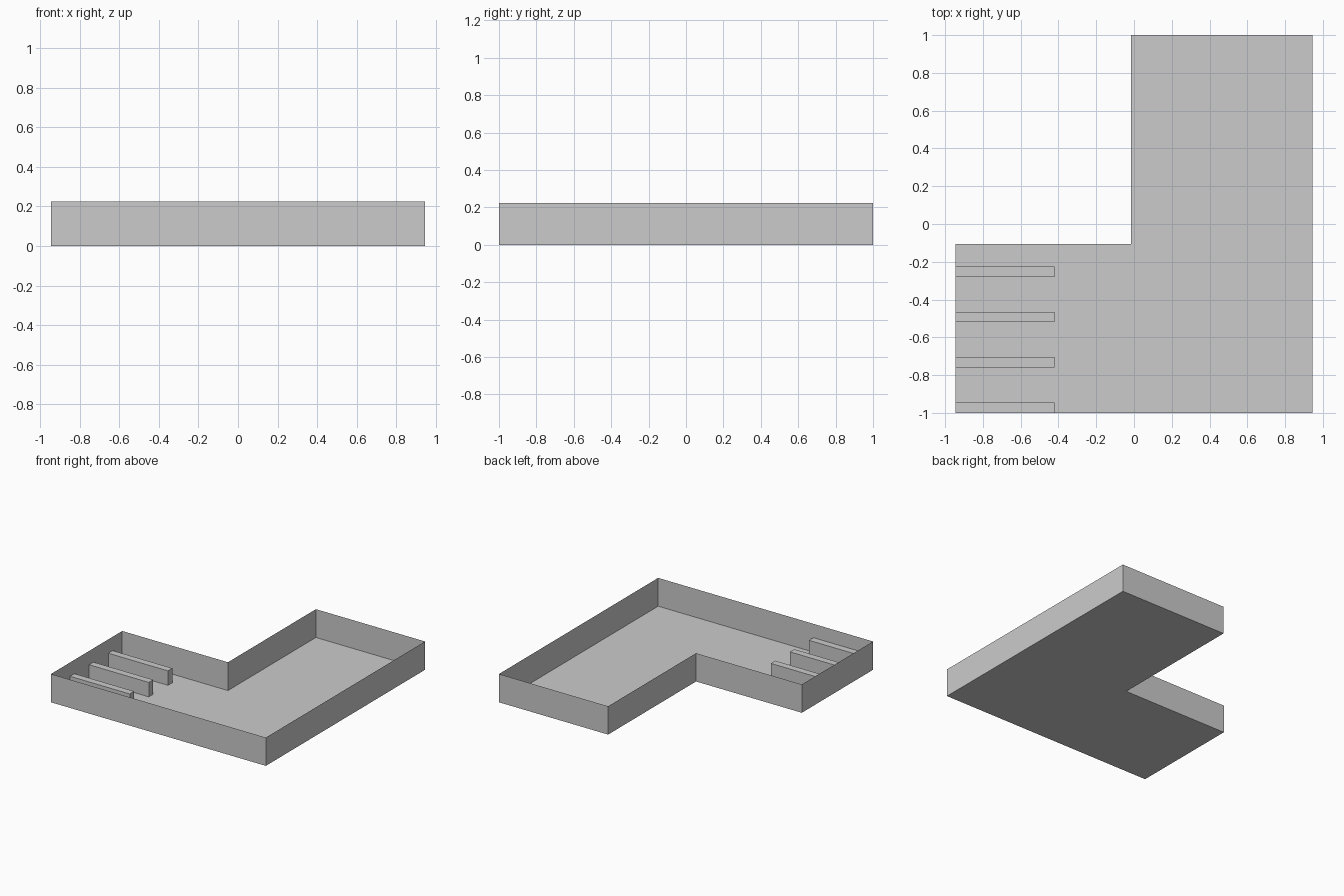
import bpy, bmesh
from mathutils import Vector

if "Cube" in bpy.data.objects:
    bpy.data.objects.remove(bpy.data.objects["Cube"])

X, Y = 0.945, 1.0            # half extents
WALL_H, BAR_H = 0.225, 0.115
L_PROFILE = [(-X, -Y), (X, -Y), (X, Y), (-0.015, Y), (-0.015, -0.105), (-X, -0.105)]


def finish(name, bm):
    mesh = bpy.data.meshes.new(name)
    bm.to_mesh(mesh)
    bm.free()
    obj = bpy.data.objects.new(name, mesh)
    bpy.context.collection.objects.link(obj)
    return obj


# L-shaped floor
bm = bmesh.new()
bm.faces.new([bm.verts.new((x, y, 0)) for x, y in L_PROFILE])
finish("floor", bm)

# Sheet walls standing around the floor outline, open at the top
bm = bmesh.new()
ring = [bm.verts.new((x, y, 0)) for x, y in L_PROFILE]
edges = [bm.edges.new((ring[i], ring[(i + 1) % len(ring)])) for i in range(len(ring))]
up = bmesh.ops.extrude_edge_only(bm, edges=edges)["geom"]
bmesh.ops.translate(bm, vec=(0, 0, WALL_H),
                    verts=[g for g in up if isinstance(g, bmesh.types.BMVert)])
bm.normal_update()
# make the front wall (and so the whole ring) face outward
front = next(f for f in bm.faces if abs(f.calc_center_median().y + Y) < 1e-4)
if front.normal.y > 0:
    bmesh.ops.reverse_faces(bm, faces=bm.faces[:])
finish("walls", bm)


# Low divider bars running in from the left wall
def divider(name, y0, y1, x0=-X, x1=-0.42):
    bm = bmesh.new()
    bmesh.ops.create_cube(bm, size=1)
    bmesh.ops.scale(bm, vec=(x1 - x0, y1 - y0, BAR_H), verts=bm.verts)
    bmesh.ops.translate(bm, vec=((x0 + x1) / 2, (y0 + y1) / 2, BAR_H / 2), verts=bm.verts)
    # drop the faces that lie against the floor and walls
    bm.normal_update()
    hidden = [f for f in bm.faces if f.normal.z < -0.9 or f.normal.x < -0.9
              or (f.normal.y < -0.9 and y0 < -Y + 0.001)]
    bmesh.ops.delete(bm, geom=hidden, context='FACES')
    finish(name, bm)


for i in range(4):
    y = -Y + i * 0.24
    divider(f"divider_{i + 1}", y, y + 0.055)
